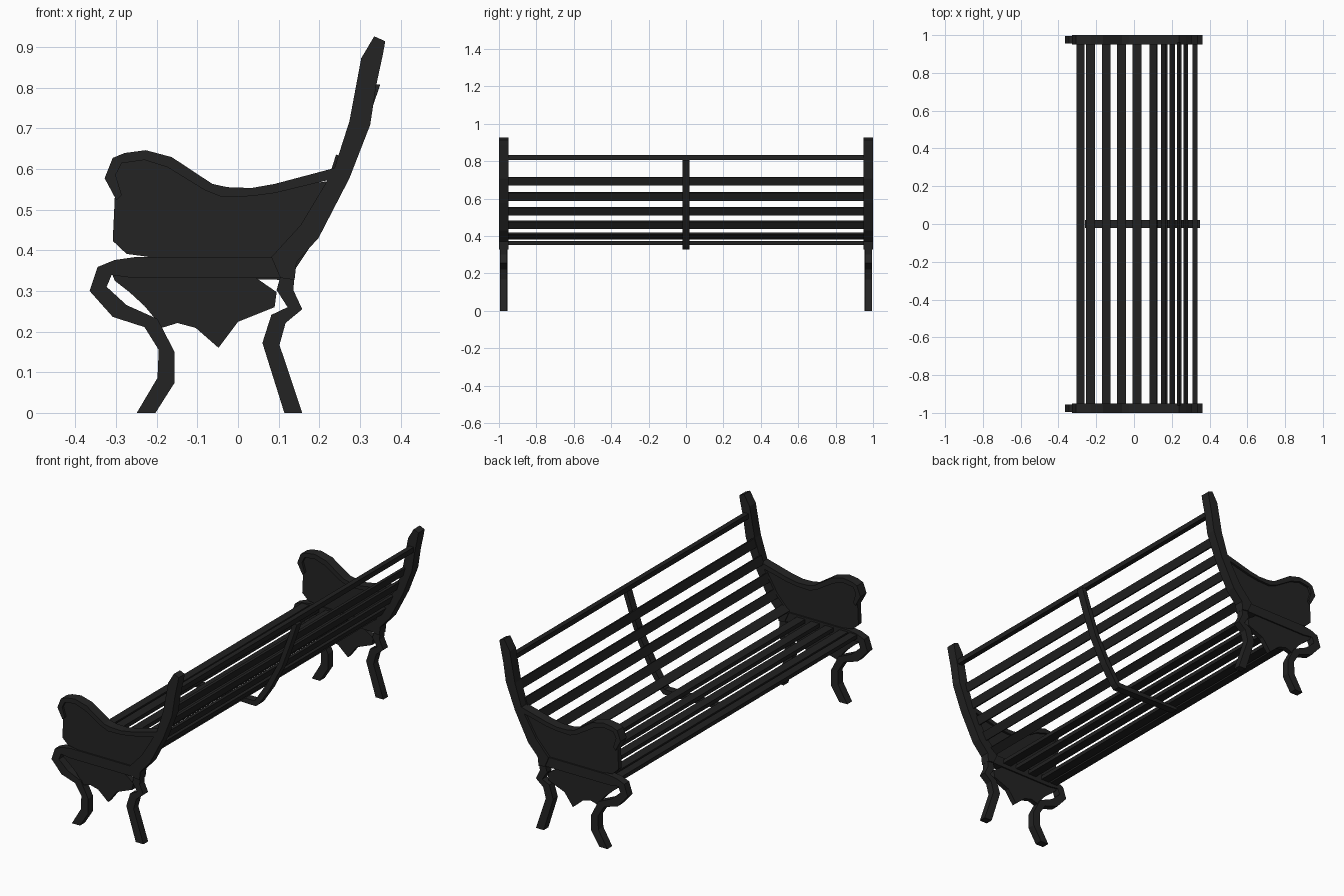
import bpy, bmesh, math
from mathutils import Vector

iron = bpy.data.materials.new("black iron")
iron.diffuse_color = (0.017, 0.017, 0.017, 1)
wood = bpy.data.materials.new("black painted slat")
wood.diffuse_color = (0.015, 0.015, 0.015, 1)


def plate(name, outline, y, width, mat=iron):
    """Extrude an (x, z) outline along y, centred on the given y."""
    bm = bmesh.new()
    face = bm.faces.new([bm.verts.new((x, y - width / 2, z)) for x, z in outline])
    ext = bmesh.ops.extrude_face_region(bm, geom=[face])
    moved = [v for v in ext["geom"] if isinstance(v, bmesh.types.BMVert)]
    bmesh.ops.translate(bm, verts=moved, vec=Vector((0, width, 0)))
    bmesh.ops.recalc_face_normals(bm, faces=bm.faces)
    mesh = bpy.data.meshes.new(name)
    bm.to_mesh(mesh)
    bm.free()
    mesh.materials.append(mat)
    obj = bpy.data.objects.new(name, mesh)
    bpy.context.collection.objects.link(obj)
    return obj


# End frame profiles
back_post = [(.335, .926), (.362, .914), (.357, .885), (.34, .806), (.325, .708),
             (.274, .577), (.198, .43), (.144, .371), (.139, .327), (.104, .332),
             (.082, .383), (.154, .462), (.22, .572), (.237, .602), (.274, .717),
             (.303, .872)]
rear_leg = [(.139, .335), (.136, .302), (.158, .255), (.117, .221), (.102, .167),
            (.158, 0), (.114, 0), (.06, .172), (.082, .241), (.122, .26),
            (.095, .302), (.104, .335)]
armrest = [(.237, .602), (.09, .563), (.033, .553), (-.026, .555), (-.063, .563),
           (-.163, .629), (-.227, .646), (-.279, .639), (-.308, .627), (-.328, .577),
           (-.299, .523), (-.286, .536), (-.301, .585), (-.286, .614), (-.23, .622),
           (-.173, .604), (-.082, .548), (-.04, .531), (.033, .533), (.092, .541),
           (.22, .572)]
side_panel = [(-.303, .53), (-.308, .423), (-.274, .391), (-.193, .38), (.09, .38),
              (.16, .46), (.222, .57), (.09, .55), (.03, .543), (-.05, .545),
              (-.17, .615), (-.228, .634), (-.29, .62), (-.315, .58)]
front_leg = [(.09, .383), (-.254, .383), (-.303, .376), (-.345, .359), (-.365, .3),
             (-.308, .236), (-.23, .211), (-.195, .155), (-.198, .086), (-.249, 0),
             (-.203, 0), (-.156, .074), (-.156, .15), (-.198, .231), (-.274, .265),
             (-.323, .31), (-.311, .339), (-.259, .332), (.104, .332)]
apron = [(-.311, .345), (-.259, .335), (.04, .335), (.095, .297), (.09, .26),
         (0, .224), (-.048, .16), (-.104, .209), (-.149, .221), (-.188, .209),
         (-.205, .233), (-.23, .263), (-.267, .297), (-.303, .325)]

for side, y in (("left", -.975), ("right", .975)):
    plate(side + "_back_post", back_post, y, .05)
    plate(side + "_armrest", armrest, y, .05)
    plate(side + "_rear_leg", rear_leg, y, .038)
    plate(side + "_front_leg_and_rail", front_leg, y, .04)
    plate(side + "_side_panel", side_panel, y, .026)
    plate(side + "_apron", apron, y, .026)

# Centre support strap under the seat and behind the back
plate("centre_support",
      [(-.26, .35), (-.26, .335), (.115, .327), (.135, .345), (.195, .435), (.265, .57),
       (.313, .7), (.35, .808), (.325, .808), (.288, .7), (.243, .58), (.172, .45),
       (.108, .353)], 0, .04)


def slat(name, x, z, width, thick, angle):
    """Long board across the bench, its width tilted by angle in the xz plane."""
    c, s = math.cos(math.radians(angle)), math.sin(math.radians(angle))
    corners = [(-1, -1), (1, -1), (1, 1), (-1, 1)]
    plate(name, [(x + (a * width * c - b * thick * s) / 2,
                  z + (a * width * s + b * thick * c) / 2) for a, b in corners],
          0, 1.92, wood)


# Seat slats
for i, x in enumerate((-.284, -.23, -.147, -.067, .015)):
    slat(f"seat_slat_{i + 1}", x, .363, .042 if i == 0 else .047, .02, 0)

# Back slats, following the curve of the posts
for i, (x, z, angle) in enumerate(((.103, .4, 35), (.16, .46, 60), (.203, .532, 68),
                                   (.24, .612, 72), (.275, .693, 74))):
    slat(f"back_slat_{i + 1}", x, z, .045, .012, angle)

# Top rail
slat("top_rail", .322, .82, .026, .026, 0)
